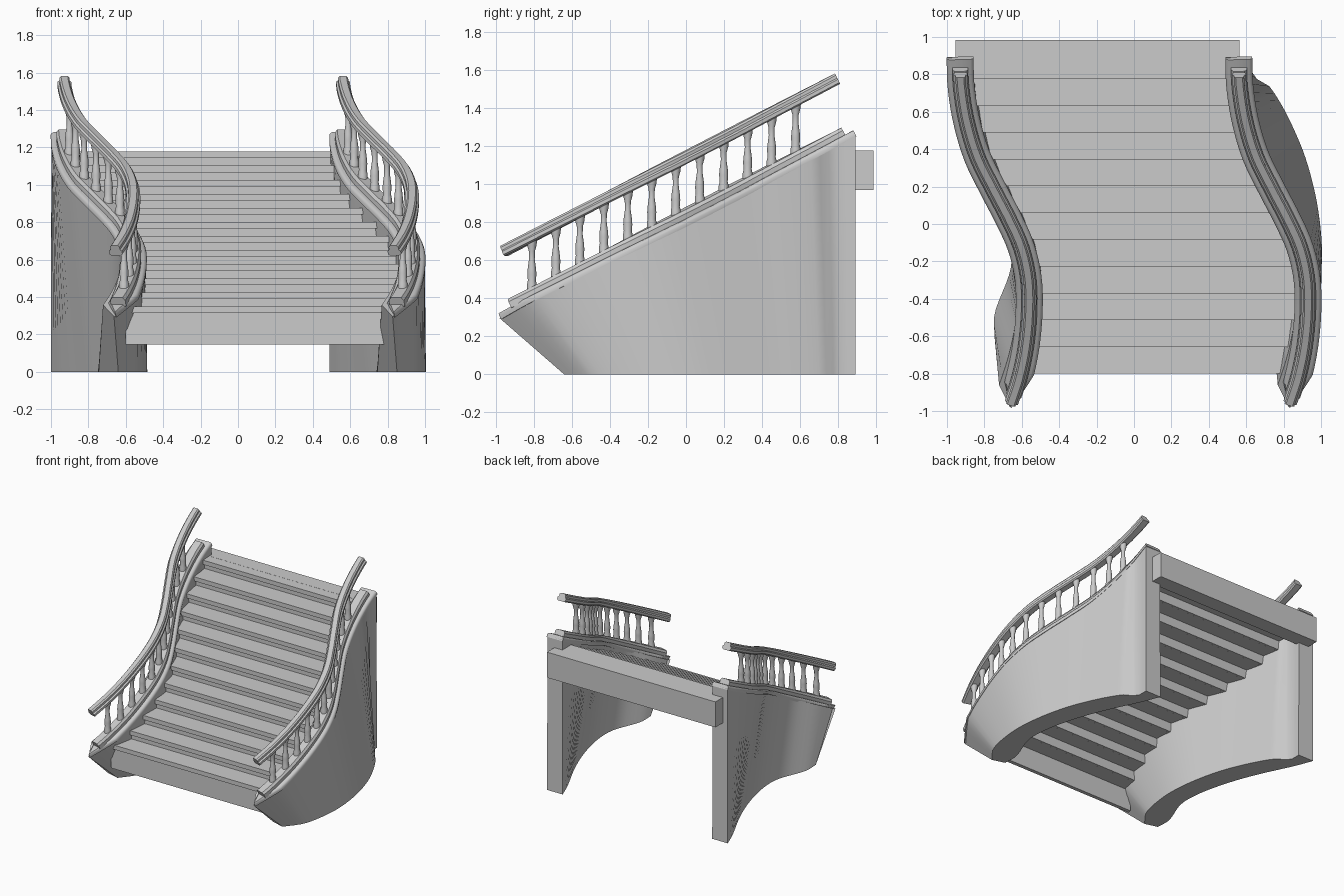
import bpy, bmesh, math
from mathutils import Vector

if "Cube" in bpy.data.objects:
    bpy.data.objects.remove(bpy.data.objects["Cube"])

SPAN = 1.49      # distance between the two side walls
SLOPE = 0.516
N = 40

# S-shaped plan line of the left wall as (y, x)
PLAN = [(-.97, -.66), (-.82, -.612), (-.65, -.577), (-.45, -.56), (-.28, -.567), (-.12, -.605),
        (.03, -.672), (.18, -.75), (.36, -.838), (.55, -.895), (.74, -.925), (.9, -.93)]
# footprint edges of the left wall, which differ from its top
BASE_OUT = [(-.64, -.64), (-.5, -.54), (-.25, -.49), (-.05, -.49), (.2, -.53), (.45, -.61),
            (.73, -.76), (.79, -.85), (.89, -.86)]
BASE_IN = [(-.61, -.745), (-.48, -.745), (-.24, -.66), (-.05, -.66), (.2, -.715),
           (.45, -.805), (.75, -.945), (.89, -1.0)]


def curve(pts, y):
    """Smooth x(y) through the control points."""
    def slope(k):
        a, b = max(k - 1, 0), min(k + 1, len(pts) - 1)
        return (pts[b][1] - pts[a][1]) / (pts[b][0] - pts[a][0])
    i = 0
    while i < len(pts) - 2 and y > pts[i + 1][0]:
        i += 1
    (y0, x0), (y1, x1) = pts[i], pts[i + 1]
    h = y1 - y0
    t = (y - y0) / h
    if t < 0:
        return x0 + slope(0) * (y - y0)
    if t > 1:
        return x1 + slope(len(pts) - 1) * (y - y1)
    return ((2*t**3 - 3*t**2 + 1) * x0 + (t**3 - 2*t**2 + t) * h * slope(i)
            + (3*t**2 - 2*t**3) * x1 + (t**3 - t**2) * h * slope(i + 1))


def cx(y):
    return curve(PLAN, y)


def tangent(y):
    return Vector((cx(y + .01) - cx(y - .01), .02, 0)).normalized()


def zc(y):
    return .3 + SLOPE * (y + .98)


def loft(name, rings, angle=35):
    """Skin closed rings and cap both ends."""
    bm = bmesh.new()
    rows = [[bm.verts.new(p) for p in r] for r in rings]
    n = len(rows[0])
    for a, b in zip(rows, rows[1:]):
        for j in range(n):
            k = (j + 1) % n
            bm.faces.new((a[j], a[k], b[k], b[j]))
    bm.faces.new(rows[0])
    bm.faces.new(rows[-1])
    bmesh.ops.recalc_face_normals(bm, faces=bm.faces)
    me = bpy.data.meshes.new(name)
    bm.to_mesh(me)
    bm.free()
    ob = bpy.data.objects.new(name, me)
    bpy.context.collection.objects.link(ob)
    bpy.ops.object.select_all(action='DESELECT')
    ob.select_set(True)
    bpy.context.view_layer.objects.active = ob
    bpy.ops.object.shade_smooth_by_angle(angle=math.radians(angle))
    return ob


def sweep(name, half, y0, y1, lift, dx, mitre=0):
    """Sweep a symmetric profile (half width, height) up the sloping S line.
    mitre makes the lower end pointed, as on the coping."""
    prof = half + [(-w, h) for w, h in reversed(half)]
    rings = []
    for i in range(N + 1):
        s = i / N
        ring = []
        for w, h in prof:
            start = y0 + (mitre if w < 0 else 0)
            y = start + (y1 - start) * s
            if mitre and w > 0:
                w *= .12 + .88 * min(1, s / .1)
            t = tangent(y)
            side = Vector((t.y, -t.x, 0))
            up = Vector((-.46 * t.x, -.46 * t.y, .888))
            ring.append(Vector((cx(y) + dx, y, zc(y) + lift)) + side * w + up * h)
        rings.append(ring)
    return loft(name, rings)


def wall(name, dx):
    rings = []
    for i in range(N + 1):
        s = i / N
        yo, yi = -.98 + 1.87 * s, -.86 + 1.75 * s
        w = .068 * min(1, s / .1)
        flare = .03 * max(0, 1 - s / .2)
        bo, bi = -.64 + 1.53 * s, -.61 + 1.5 * s
        rings.append([Vector(p) + Vector((dx, 0, 0)) for p in (
            (cx(yo) + w, yo, zc(yo) - .004),
            (cx(yi) - .068 - flare, yi, zc(yi) - .004),
            (curve(BASE_IN, bi), bi, 0),
            (curve(BASE_OUT, bo), bo, 0))])
    return loft(name, rings)


def baluster(name, x, y):
    z0, z1 = zc(y) + .05, zc(y) + .33
    prof = [(0, .026), (.12, .026), (.2, .021), (.32, .024), (.42, .022), (.6, .015),
            (.75, .016), (.85, .024), (1, .029)]
    loft(name, [[Vector((x + r * math.cos(a * math.tau / 12), y + r * math.sin(a * math.tau / 12),
                         z0 + (z1 - z0) * t)) for a in range(12)] for t, r in prof])


def slab(name, y0, y1, z0, z1, inset=0):
    """Board between the two walls whose ends follow the S line."""
    loft(name, [[(cx(y0) + d, y0, z0), (cx(y1) + d, y1, z0),
                 (cx(y1) + d, y1, z1), (cx(y0) + d, y0, z1)] for d in (0, SPAN - inset)])


# side walls, coping, handrails and balusters
CAP = [(.071, -.014), (.072, .004), (.066, .014), (.056, .02)]
CAP_TOP = [(.042, .01), (.042, .045), (.03, .062)]
RAIL = [(.026, 0), (.037, .008), (.037, .026), (.027, .034), (.027, .05), (.018, .06)]
for side, dx in (("left", 0), ("right", SPAN)):
    wall(side + "_wall", dx)
    sweep(side + "_coping", CAP, -.975, .888, 0, dx, .11)
    sweep(side + "_coping_ridge", CAP_TOP, -.9, .845, 0, dx)
    sweep(side + "_handrail", RAIL, -.945, .81, .304, dx)
    for i in range(12):
        y = -.81 + .126 * i
        baluster(f"{side}_baluster_{i}", cx(y) + dx, y)

# treads and risers
for i in range(12):
    y, z = -.8 + .1432 * i, .35 + .0752 * i
    slab(f"tread_{i}", y, min(y + .175, .95), z - .035, z, .03 if i < 2 else 0)
    slab(f"riser_{i}", y + .02, y + .05, .145 if i == 0 else z - .11, z - .03,
         .08 if i == 0 else 0)

# landing edge beam at the top
x0, x1 = -.955, .565
loft("landing_beam", [[(x, .86, .97), (x, .985, .97), (x, .985, 1.178), (x, .86, 1.178)]
                      for x in (x0, x1)])
